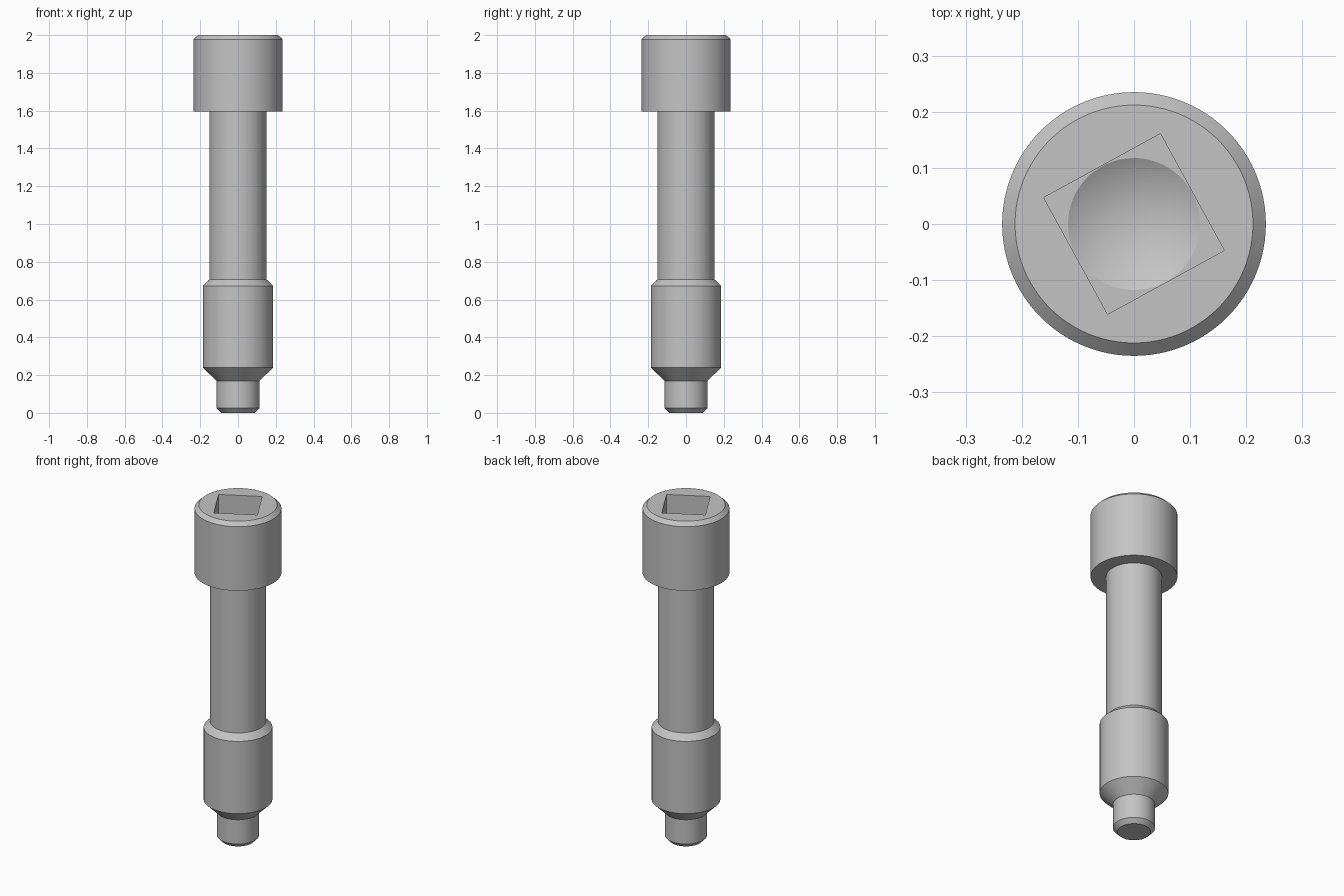
import bpy, bmesh, math
from mathutils import Matrix

if "Cube" in bpy.data.objects:
    bpy.data.objects.remove(bpy.data.objects["Cube"], do_unlink=True)

# Single plain steel colour
steel = bpy.data.materials.new("steel_grey")
steel.use_nodes = True
COLOUR = (0.55, 0.55, 0.55, 1)
steel.diffuse_color = COLOUR
steel.node_tree.nodes["Principled BSDF"].inputs["Base Color"].default_value = COLOUR


def add_object(name, bm):
    bmesh.ops.recalc_face_normals(bm, faces=bm.faces[:])
    mesh = bpy.data.meshes.new(name)
    bm.to_mesh(mesh)
    bm.free()
    mesh.materials.append(steel)
    obj = bpy.data.objects.new(name, mesh)
    bpy.context.collection.objects.link(obj)
    return obj


def lathe(name, profile, segments=96):
    """Solid of revolution from (radius, height) pairs; a zero radius is a tip."""
    bm = bmesh.new()
    rings = []
    for r, z in profile:
        count = segments if r > 0 else 1
        rings.append([bm.verts.new((r * math.cos(math.tau * i / count),
                                    r * math.sin(math.tau * i / count), z))
                      for i in range(count)])
    for a, b in zip(rings, rings[1:]):
        for i in range(segments):
            j = (i + 1) % segments
            if len(a) == 1:
                bm.faces.new((a[0], b[j], b[i]))
            else:
                bm.faces.new((a[i], a[j], b[j], b[i]))
    for ring in (rings[0], rings[-1]):
        if len(ring) > 1:
            bm.faces.new(ring)
    return add_object(name, bm)


def cut(target, cutter):
    cutter.hide_render = True
    mod = target.modifiers.new("cut", 'BOOLEAN')
    mod.operation = 'DIFFERENCE'
    mod.solver = 'EXACT'
    mod.object = cutter
    bpy.context.view_layer.objects.active = target
    bpy.ops.object.modifier_apply(modifier=mod.name)
    bpy.data.objects.remove(cutter, do_unlink=True)


# Bolt: pilot tip, tapered thread body, waisted shank, chamfered head
bolt = lathe("socket_bolt", [
    (0.09, 0), (0.114, 0.025), (0.114, 0.17), (0.186, 0.24),
    (0.186, 0.672), (0.151, 0.706), (0.151, 1.595),
    (0.235, 1.595), (0.235, 1.978), (0.212, 2.0)])

# Square drive socket, turned about the axis
SIDE, FLOOR, TOP = 0.237, 1.76, 2.1
bm = bmesh.new()
bmesh.ops.create_cube(bm, size=1, matrix=(
    Matrix.Translation((0, 0, (FLOOR + TOP) / 2))
    @ Matrix.Rotation(math.radians(28.7), 4, 'Z')
    @ Matrix.Diagonal((SIDE, SIDE, TOP - FLOOR, 1))))
cut(bolt, add_object("socket_cutter", bm))

# Conical drill point below the socket floor
R = 0.1175
cut(bolt, lathe("drill_cutter", [
    (0, FLOOR - R * math.tan(math.radians(30))), (R, FLOOR - 0.001), (R, FLOOR + 0.1)]))

# Smooth round walls, crisp edges
bpy.ops.object.select_all(action='DESELECT')
bolt.select_set(True)
bpy.context.view_layer.objects.active = bolt
bpy.ops.object.shade_smooth_by_angle(angle=math.radians(20))
